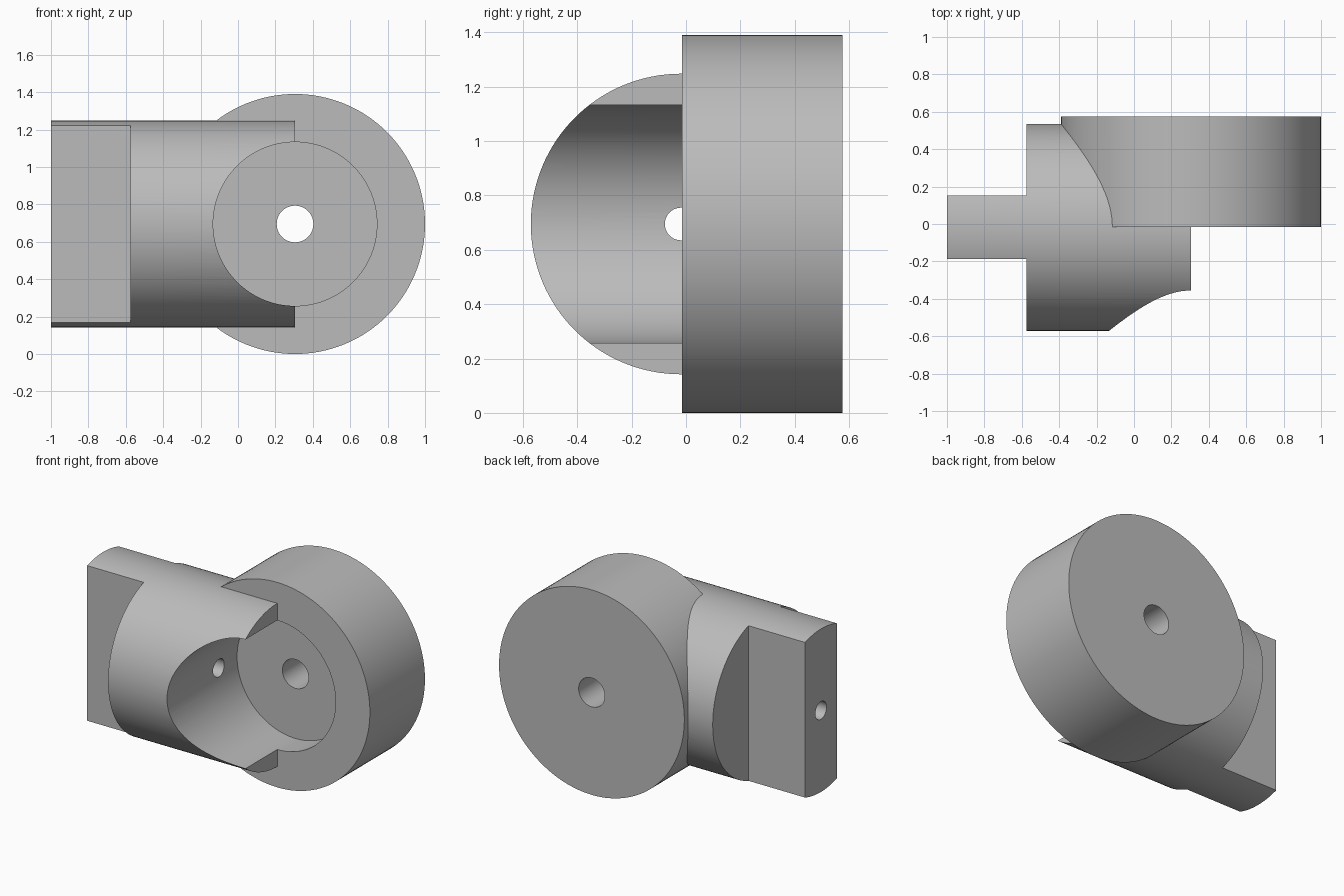
import bpy
from math import pi, radians

cube = bpy.data.objects.get("Cube")
if cube:
    bpy.data.objects.remove(cube, do_unlink=True)

# Shared dimensions
HUB_X, AXIS_Z, BAR_Y = 0.305, 0.695, -0.018
HUB_FRONT, HUB_BACK = -0.015, 0.575
BAR_R, TONGUE_HALF, SHOULDER_X = 0.553, 0.17, -0.575

grey = bpy.data.materials.new("plain grey")
grey.use_nodes = True
colour = (0.5, 0.5, 0.5, 1)
grey.diffuse_color = colour
grey.node_tree.nodes["Principled BSDF"].inputs["Base Color"].default_value = colour


def finish(name):
    obj = bpy.context.object
    obj.name = name
    obj.data.materials.append(grey)
    bpy.ops.object.transform_apply(location=True, rotation=True, scale=True)
    return obj


def cylinder_y(name, radius, y0, y1, sides=128):
    bpy.ops.mesh.primitive_cylinder_add(
        vertices=sides, radius=radius, depth=y1 - y0,
        location=(HUB_X, (y0 + y1) / 2, AXIS_Z), rotation=(pi / 2, 0, 0))
    return finish(name)


def cylinder_x(name, radius, x0, x1, sides=128):
    bpy.ops.mesh.primitive_cylinder_add(
        vertices=sides, radius=radius, depth=x1 - x0,
        location=((x0 + x1) / 2, BAR_Y, AXIS_Z), rotation=(0, pi / 2, 0))
    return finish(name)


def box(name, low, high):
    bpy.ops.mesh.primitive_cube_add(
        size=1, location=[(a + b) / 2 for a, b in zip(low, high)])
    bpy.context.object.scale = [b - a for a, b in zip(low, high)]
    return finish(name)


def combine(target, tool, operation):
    tool.hide_render = True
    bpy.ops.object.select_all(action="DESELECT")
    bpy.context.view_layer.objects.active = target
    target.select_set(True)
    mod = target.modifiers.new(operation.lower(), "BOOLEAN")
    mod.operation, mod.solver, mod.object = operation, "EXACT", tool
    bpy.ops.object.modifier_apply(modifier=mod.name)
    bpy.data.objects.remove(tool, do_unlink=True)


# Round bar with a flat-sided tongue at its outer end
body = cylinder_x("rod_end_body", BAR_R, -1, HUB_X)
for side in (-1, 1):
    ys = sorted((BAR_Y + side * TONGUE_HALF, BAR_Y + side))
    flat = box("tongue_flat_cutter", (-1.2, ys[0], -0.2), (SHOULDER_X, ys[1], 1.6))
    combine(body, flat, "DIFFERENCE")

# Large hub disc
combine(body, cylinder_y("hub_disc", AXIS_Z, HUB_FRONT, HUB_BACK), "UNION")

# Round pocket through the bar and into the hub
combine(body, cylinder_y("pocket_cutter", 0.438, -0.8, 0.18), "DIFFERENCE")

# Hub bore and lengthwise bar bore
combine(body, cylinder_y("hub_bore_cutter", 0.098, 0, 0.8, 64), "DIFFERENCE")
combine(body, cylinder_x("bar_bore_cutter", 0.06, -1.2, 0.1, 48), "DIFFERENCE")

bpy.ops.object.select_all(action="DESELECT")
body.select_set(True)
bpy.context.view_layer.objects.active = body
bpy.ops.object.shade_smooth_by_angle(angle=radians(25))
